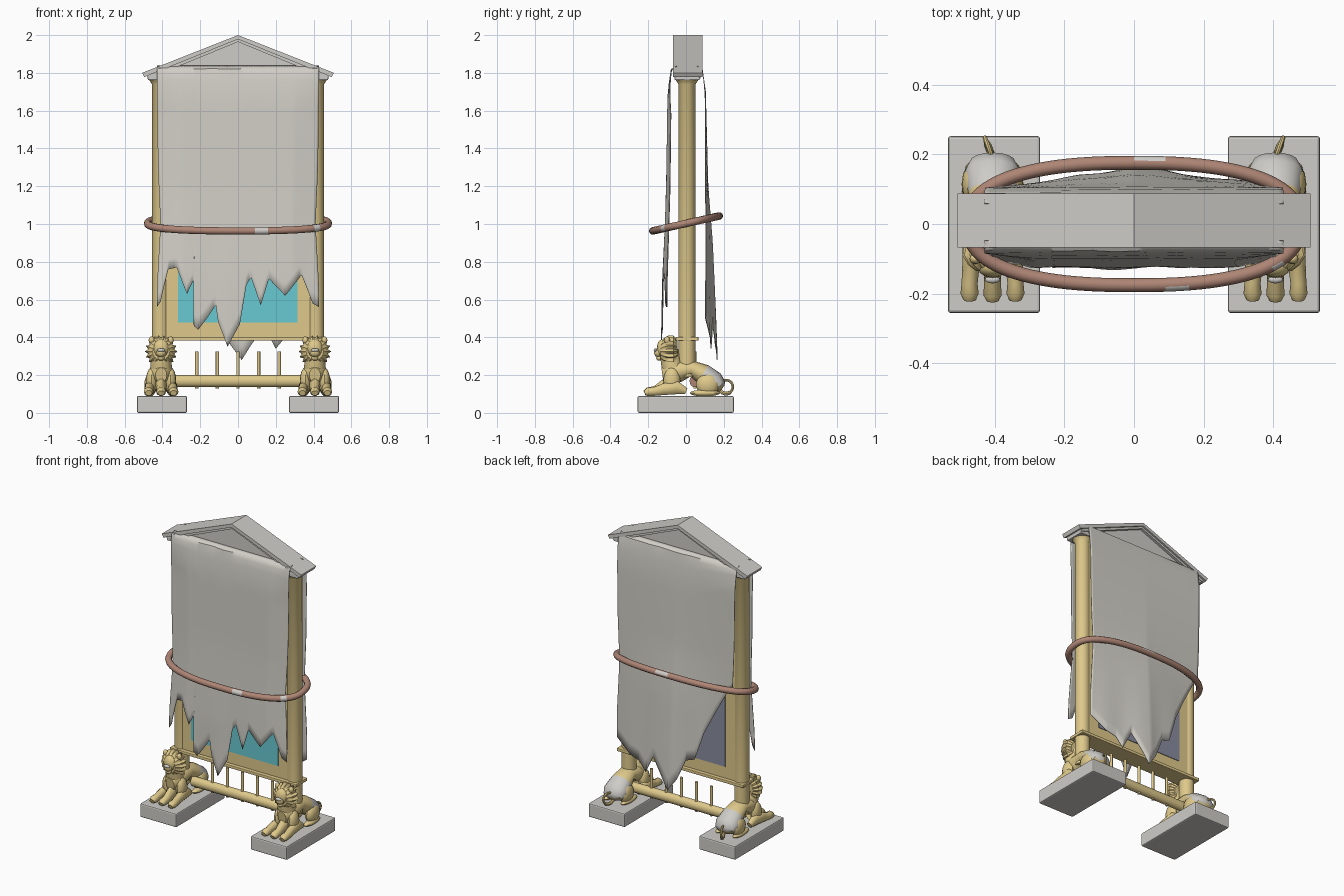
import bpy, bmesh, math
from mathutils import Vector, Matrix

if "Cube" in bpy.data.objects:
    bpy.data.objects.remove(bpy.data.objects["Cube"])


def material(name, r, g, b):
    m = bpy.data.materials.new(name)
    m.diffuse_color = (*[(c / 255) ** 2.2 for c in (r, g, b)], 1)
    m.use_nodes = True
    m.node_tree.nodes["Principled BSDF"].inputs["Base Color"].default_value = m.diffuse_color
    return m


GOLD = material("gold", 222, 200, 138)
STONE = material("pale_stone", 205, 203, 198)
CLOTH = material("cloth_grey", 208, 205, 197)
ROPE = material("rope_brown", 172, 132, 116)
TEAL = material("mirror_teal", 104, 200, 210)
BACK = material("mirror_back_blue", 136, 140, 158)


def finish(name, bm, mats, smooth=True, mirror=False, bevel=0):
    bmesh.ops.recalc_face_normals(bm, faces=bm.faces[:])
    me = bpy.data.meshes.new(name)
    bm.to_mesh(me)
    bm.free()
    for m in mats:
        me.materials.append(m)
    ob = bpy.data.objects.new(name, me)
    bpy.context.collection.objects.link(ob)
    if bevel:
        b = ob.modifiers.new("bevel", 'BEVEL')
        b.width, b.segments = bevel, 2
    if mirror:
        ob.modifiers.new("mirror", 'MIRROR')
    if smooth:
        bpy.ops.object.select_all(action='DESELECT')
        ob.select_set(True)
        bpy.context.view_layer.objects.active = ob
        bpy.ops.object.shade_smooth_by_angle(angle=math.radians(40))
    return ob


def box(name, lo, hi, mat, **kw):
    bm = bmesh.new()
    mid = [(a + b) / 2 for a, b in zip(lo, hi)]
    size = [b - a for a, b in zip(lo, hi)]
    bmesh.ops.create_cube(bm, size=1, matrix=Matrix.Translation(mid) @ Matrix.Diagonal((*size, 1)))
    return finish(name, bm, [mat], smooth=False, **kw)


def tube(bm, path, sides=10, closed=False):
    """Loft ellipses along a path of (centre, radius_a, radius_b)."""
    rings, n = [], len(path)
    for i, (c, ra, rb) in enumerate(path):
        p = path[(i - 1) % n if closed else max(i - 1, 0)][0]
        q = path[(i + 1) % n if closed else min(i + 1, n - 1)][0]
        t = (Vector(q) - Vector(p)).normalized()
        a = Vector((1, 0, 0)) if abs(t.x) < 0.5 and not closed else Vector((0, 0, 1)).cross(t)
        a = (a - t * a.dot(t)).normalized() if a.length > 0.01 else Vector((0, 1, 0))
        b = t.cross(a)
        rings.append([bm.verts.new(Vector(c) + a * ra * math.cos(k * math.tau / sides)
                                   + b * rb * math.sin(k * math.tau / sides)) for k in range(sides)])
    for i in range(n if closed else n - 1):
        r, s = rings[i], rings[(i + 1) % n]
        for k in range(sides):
            bm.faces.new((r[k], r[(k + 1) % sides], s[(k + 1) % sides], s[k]))
    if not closed:
        bm.faces.new(rings[0])
        bm.faces.new(rings[-1])


def ball(bm, c, r):
    bmesh.ops.create_uvsphere(bm, u_segments=12, v_segments=8, radius=1,
                              matrix=Matrix.Translation(c) @ Matrix.Diagonal((*r, 1)))


def prism(name, pts, y0, y1, mat):
    """Extrude a front outline (x, z) along y."""
    bm = bmesh.new()
    f = bm.faces.new([bm.verts.new((x, y0, z)) for x, z in pts])
    ext = bmesh.ops.extrude_face_region(bm, geom=[f])['geom']
    bmesh.ops.translate(bm, vec=(0, y1 - y0, 0), verts=[v for v in ext if isinstance(v, bmesh.types.BMVert)])
    return finish(name, bm, [mat], smooth=False)


def interp(table, x):
    for (a, fa), (b, fb) in zip(table, table[1:]):
        if x <= b:
            return fa + (fb - fa) * max(0, (x - a) / (b - a))
    return table[-1][1]


# Plinths
box("plinth", (0.27, -0.256, 0), (0.535, 0.253, 0.09), STONE, mirror=True, bevel=0.008)

# Columns with rings and capitals
bm = bmesh.new()
tube(bm, [((0.41, 0.005, z), r, r) for z, r in
          [(0.19, 0.045), (0.385, 0.045), (1.74, 0.045), (1.755, 0.055), (1.765, 0.062)]], 24)
finish("column", bm, [GOLD], mirror=True)
box("capital", (0.345, -0.06, 1.762), (0.478, 0.072, 1.79), STONE, mirror=True, bevel=0.005)

# Mirror frame, glass on both faces, ledge
box("mirror_frame", (-0.415, -0.03, 0.39), (0.415, 0.042, 1.80), GOLD)
box("mirror_glass_front", (-0.318, -0.034, 0.478), (0.315, -0.029, 1.70), TEAL)
box("mirror_glass_back", (-0.318, 0.041, 0.478), (0.315, 0.046, 1.70), BACK)
box("ledge", (-0.46, -0.055, 0.382), (0.46, 0.066, 0.402), GOLD, bevel=0.004)

# Lower rail with dark end caps, and spindles
bm = bmesh.new()
tube(bm, [((x, 0.047, 0.168), 0.028, 0.032) for x in (-0.36, 0.36)], 16)
bm.normal_update()
for f in bm.faces:
    f.material_index = int(abs(f.normal.x) > 0.9)
finish("lower_rail", bm, [GOLD, ROPE])
bm = bmesh.new()
for i in range(-2, 3):
    tube(bm, [((i * 0.109, 0.047, z), 0.009, 0.009) for z in (0.13, 0.325)], 10)
finish("spindles", bm, [GOLD])

# Pediment
prism("pediment_panel", [(-0.46, 1.788), (0.46, 1.788), (0, 1.97)], -0.045, 0.06, STONE)


def chevron(name, half, apex, eave, thick, y0, y1):
    prism(name, [(-half, eave), (0, apex), (half, eave), (half - 0.012, eave - thick),
                 (0, apex - thick), (-half + 0.012, eave - thick)], y0, y1, STONE)


chevron("roof", 0.508, 2.0, 1.80, 0.022, -0.068, 0.088)
chevron("roof_moulding", 0.485, 1.982, 1.788, 0.018, -0.059, 0.077)


# Torn cloth hanging on both faces
def cloth(name, hem, drape, front):
    bm = bmesh.new()
    steps = [0, 0.006, 0.012, 0.03, 0.07] + [0.15 + 0.05 * i for i in range(18)]
    xs = sorted({round(-0.43 + 0.86 * i / 60, 4) for i in range(61)} | {p[0] for p in hem})
    width = [(0.3, 1.0), (0.65, 1.0), (1.0, 0.955), (1.3, 0.985), (1.8, 1.0)]
    cols = []
    for x in xs:
        low, col = interp(hem, x), []
        for s in steps:
            z = 1.838 + (low - 1.838) * s
            y = interp(drape, z)
            if front:
                y *= 1 - 0.18 * max(0, (abs(x) - 0.3) / 0.13) * min(1, (1.838 - z) * 4)
            elif z < 1.7:
                y = 0.105 + (y - 0.105) * (1 - abs(x) / 0.45)
            y += 0.006 * math.sin(x * 24) * max(0, 0.95 - z)
            col.append(bm.verts.new((x * interp(width, z), y, z)))
        cols.append(col)
    for a, b in zip(cols, cols[1:]):
        for k in range(len(steps) - 1):
            bm.faces.new((a[k], b[k], b[k + 1], a[k + 1]))
    ob = finish(name, bm, [CLOTH])
    ob.modifiers.new("thickness", 'SOLIDIFY').thickness = 0.004


cloth("cloth_front",
      [(-0.43, 0.56), (-0.41, 0.59), (-0.375, 0.76), (-0.33, 0.77), (-0.27, 0.63), (-0.237, 0.70),
       (-0.234, 0.46), (-0.21, 0.44), (-0.165, 0.50), (-0.118, 0.57), (-0.105, 0.48), (-0.055, 0.35),
       (0.01, 0.47), (0.045, 0.68), (0.07, 0.715), (0.12, 0.57), (0.165, 0.71), (0.25, 0.62),
       (0.34, 0.73), (0.395, 0.58), (0.43, 0.56)],
      [(0.3, -0.13), (0.7, -0.125), (1.0, -0.112), (1.2, -0.105), (1.7, -0.098), (1.82, -0.08), (1.838, -0.05)],
      True)
cloth("cloth_back",
      [(-0.43, 1.05), (-0.39, 1.0), (-0.3, 0.85), (-0.22, 0.70), (-0.16, 0.52), (-0.1, 0.5), (-0.04, 0.36),
       (0.02, 0.28), (0.07, 0.36), (0.14, 0.46), (0.2, 0.34), (0.25, 0.40), (0.32, 0.42), (0.43, 0.50)],
      [(0.28, 0.168), (0.5, 0.16), (0.9, 0.142), (1.2, 0.118), (1.7, 0.105), (1.82, 0.088), (1.838, 0.06)],
      False)

# Rope loop, tilted, with pale worn patches
bm = bmesh.new()
loop = []
for i in range(96):
    c, s = math.cos(i * math.tau / 96), math.sin(i * math.tau / 96)
    y = 0.176 * math.copysign(abs(s) ** 0.82, s)
    loop.append(((0.478 * math.copysign(abs(c) ** 0.82, c), y, 1.003 + 0.225 * y), 0.02, 0.02))
tube(bm, loop, 10, closed=True)
bmesh.ops.recalc_face_normals(bm, faces=bm.faces[:])
for f in bm.faces:
    c, n = f.calc_center_median(), f.normal
    f.material_index = int((n.y < -0.3 and c.y < 0 and (0.075 < c.x < 0.15 or 0.40 < c.x < 0.43))
                           or (n.z > 0 and n.y > 0.2 and c.y > 0.1 and 0.01 < c.x < 0.085))
finish("rope", bm, [ROPE, STONE])

# Lions lying on the plinths
X = 0.407
bm = bmesh.new()
tube(bm, [((X, y, z), rx, rz) for y, z, rx, rz in
          [(-0.125, 0.20, 0.03, 0.04), (-0.09, 0.205, 0.06, 0.065), (-0.03, 0.222, 0.062, 0.055),
           (0.03, 0.235, 0.058, 0.042), (0.09, 0.205, 0.07, 0.055), (0.15, 0.165, 0.08, 0.055),
           (0.18, 0.14, 0.065, 0.04), (0.192, 0.13, 0.03, 0.02)]], 16)
for f in bm.faces:
    c = f.calc_center_median()
    f.material_index = int(c.y > 0.1 and c.z > 0.14)
finish("lion_body", bm, [GOLD, STONE], mirror=True)

bm = bmesh.new()
for s in (-1, 1):
    ball(bm, (X + s * 0.055, 0.115, 0.15), (0.034, 0.062, 0.06))      # thigh
    ball(bm, (X + s * 0.062, 0.10, 0.105), (0.026, 0.08, 0.018))      # hind foot
    ball(bm, (X + s * 0.05, -0.075, 0.17), (0.03, 0.045, 0.07))       # shoulder
    tube(bm, [((X + s * w, y, z), a, b) for w, y, z, a, b in
              [(0.055, 0.0, 0.115, 0.018, 0.018), (0.06, -0.05, 0.135, 0.027, 0.038),
               (0.062, -0.12, 0.125, 0.025, 0.032), (0.066, -0.17, 0.113, 0.023, 0.024),
               (0.066, -0.20, 0.112, 0.026, 0.024), (0.066, -0.218, 0.105, 0.018, 0.015)]])
tube(bm, [((X, y, z), a, b) for y, z, a, b in [(-0.09, 0.15, 0.03, 0.045), (-0.16, 0.117, 0.024, 0.028),
                                               (-0.205, 0.112, 0.026, 0.023), (-0.22, 0.105, 0.018, 0.014)]])
tube(bm, [((X, y, z), r, r) for y, z, r in [(-0.06, 0.2, 0.06), (-0.08, 0.27, 0.055), (-0.09, 0.33, 0.05)]], 14)
finish("lion_legs_and_neck", bm, [GOLD], mirror=True)

# Jagged mane made of star rings
bm = bmesh.new()
rings = []
for y, r, spike in [(-0.135, 0.045, 0.004), (-0.118, 0.066, 0.008), (-0.09, 0.078, 0.016),
                    (-0.065, 0.076, 0.014), (-0.045, 0.05, 0.006)]:
    rings.append([bm.verts.new((X + (r + spike * (k % 2 - 0.5)) * math.sin(k * math.tau / 36), y,
                                0.325 + (r + spike * (k % 2 - 0.5)) * 1.02 * math.cos(k * math.tau / 36)))
                  for k in range(36)])
for a, b in zip(rings, rings[1:]):
    for k in range(36):
        bm.faces.new((a[k], a[(k + 1) % 36], b[(k + 1) % 36], b[k]))
bm.faces.new(rings[0])
bm.faces.new(rings[-1])
finish("lion_mane", bm, [GOLD], mirror=True)

# Face, ears and nose
bm = bmesh.new()
ball(bm, (X, -0.125, 0.34), (0.042, 0.03, 0.05))
ball(bm, (X, -0.145, 0.318), (0.026, 0.024, 0.024))
ball(bm, (X, -0.14, 0.29), (0.018, 0.018, 0.014))
for s in (-1, 1):
    ball(bm, (X + s * 0.05, -0.1, 0.385), (0.016, 0.015, 0.02))
finish("lion_face", bm, [GOLD], mirror=True)
bm = bmesh.new()
ball(bm, (X, -0.16, 0.332), (0.022, 0.011, 0.01))
finish("lion_nose", bm, [STONE], mirror=True)

# Curled tails leaning outward
bm = bmesh.new()
path = []
for i in range(19):
    a = math.radians(200 - i * 20)
    r = 0.007 + 0.003 * (i > 12)
    path.append(((0.415 + 0.014 * math.cos(a), 0.212 + 0.036 * math.cos(a), 0.138 + 0.036 * math.sin(a)), r, r))
tube(bm, path, 8)
finish("lion_tail", bm, [GOLD], mirror=True)
